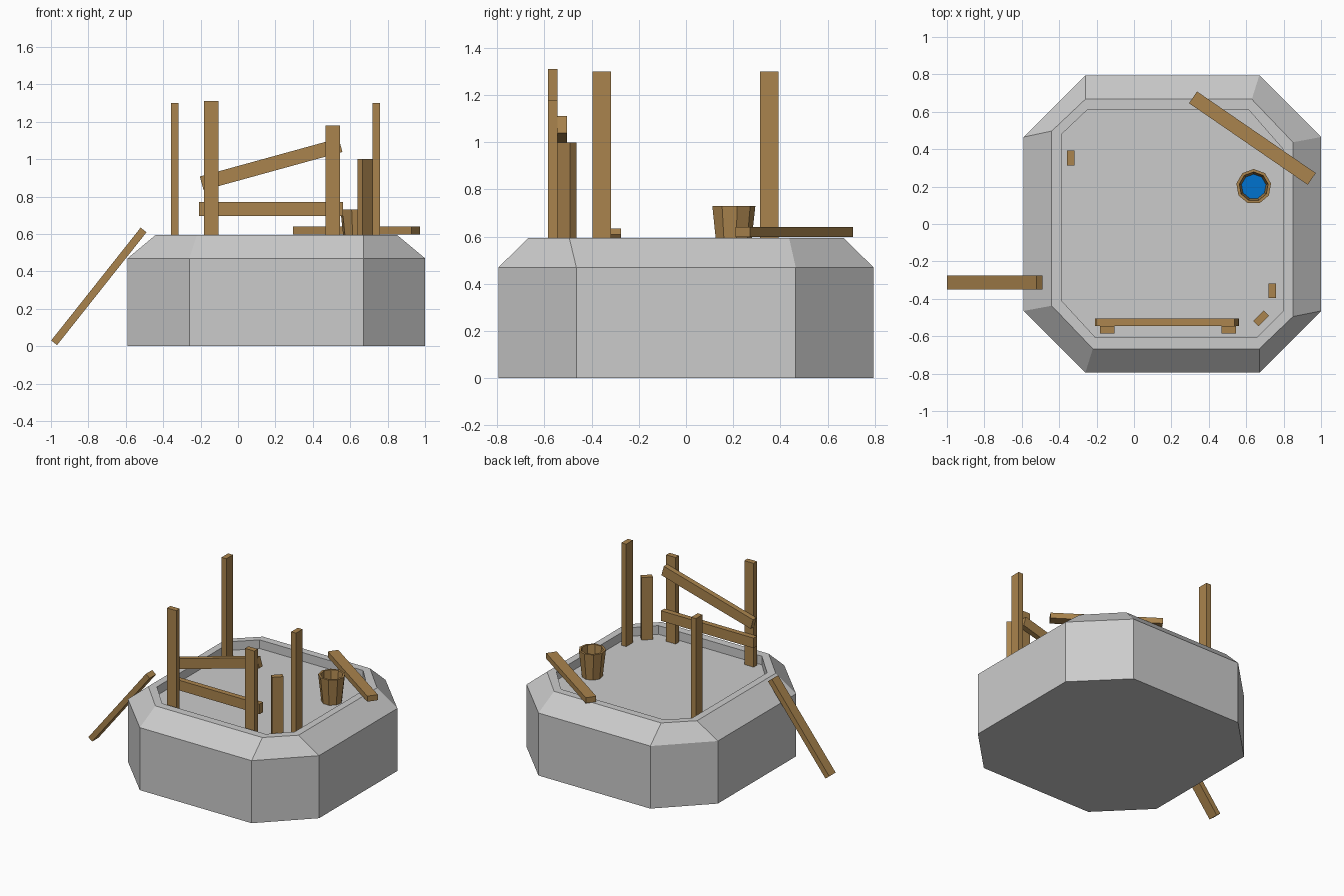
import bpy, bmesh
from math import sin, cos, pi, radians

if "Cube" in bpy.data.objects:
    bpy.data.objects.remove(bpy.data.objects["Cube"])


def material(name, rgb):
    m = bpy.data.materials.new(name)
    m.diffuse_color = (*rgb, 1)
    m.use_nodes = True
    m.node_tree.nodes["Principled BSDF"].inputs["Base Color"].default_value = m.diffuse_color
    return m


WOOD = material("wood", (0.40, 0.23, 0.075))
WATER = material("water", (0.0, 0.17, 0.62))


def loft(name, rings, mat=None):
    """Skin a stack of equal-length closed rings and cap both ends."""
    bm = bmesh.new()
    loops = [[bm.verts.new(p) for p in ring] for ring in rings]
    n = len(loops[0])
    for a, b in zip(loops, loops[1:]):
        for i in range(n):
            j = (i + 1) % n
            bm.faces.new((a[i], a[j], b[j], b[i]))
    bm.faces.new(loops[0][::-1])
    bm.faces.new(loops[-1])
    bmesh.ops.recalc_face_normals(bm, faces=bm.faces)
    me = bpy.data.meshes.new(name)
    bm.to_mesh(me)
    bm.free()
    ob = bpy.data.objects.new(name, me)
    bpy.context.collection.objects.link(ob)
    if mat:
        me.materials.append(mat)
    return ob


def plank(name, loc, size, rot=(0, 0, 0)):
    """Wooden box of the given size, rotated in degrees about its centre."""
    x, y, z = (s / 2 for s in size)
    rect = [(-x, -y), (x, -y), (x, y), (-x, y)]
    ob = loft(name, [[(*p, h) for p in rect] for h in (-z, z)], WOOD)
    ob.location = loc
    ob.rotation_euler = [radians(a) for a in rot]
    return ob


def ngon(r, z, cx, cy, n=9):
    return [(cx + r * cos(pi / 2 + 2 * pi * i / n),
             cy + r * sin(pi / 2 + 2 * pi * i / n), z) for i in range(n)]


# Stone basin: octagonal block, sloped shoulder, flat rim, sunken floor
FLOOR = 0.53
outer = [(-.26, -.795), (.67, -.795), (1, -.465), (1, .465),
         (.67, .795), (-.26, .795), (-.59, .465), (-.59, -.465)]
rim = [(-.22, -.667), (.67, -.667), (.85, -.495), (.85, .437),
       (.63, .667), (-.26, .667), (-.44, .497), (-.44, -.437)]
inner = [(-.205, -.608), (.655, -.608), (.797, -.465), (.797, .40),
         (.612, .612), (-.248, .612), (-.387, .48), (-.387, -.41)]
levels = [(outer, 0), (outer, .47), (rim, .595), (inner, .595), (inner, FLOOR)]
loft("stone_basin", [[(x, y, z) for x, y in pts] for pts, z in levels])

# Upright posts standing on the sunken floor: x, y, width, depth, top, turn
posts = {
    "back_left_post": (-.337, .353, .04, .078, 1.30, 0),
    "right_post": (.74, -.357, .04, .078, 1.30, 0),
    "front_left_post": (-.142, -.565, .078, .04, 1.31, 0),
    "front_right_post": (.507, -.565, .078, .04, 1.18, 0),
    "corner_post": (.68, -.505, .078, .04, 1.00, 45),
}
for name, (x, y, w, d, top, turn) in posts.items():
    plank(name, (x, y, (FLOOR + top) / 2), (w, d, top - FLOOR), (0, 0, turn))

# Fence rails behind the front posts, the upper one slipped
plank("lower_rail", (.177, -.525, .733), (.77, .04, .076))
plank("upper_rail", (.177, -.525, .973), (.77, .04, .076), (0, -15.4, 0))

# Loose planks: one lying across the rim, one leaning on the left side
plank("loose_plank", (.633, .459, .619), (.77, .076, .042), (0, 0, -34.5))
plank("leaning_plank", (-.744, -.313, .32), (.77, .076, .04), (0, -51.6, 0))

# Hollow nine-sided bucket and the water in it
bx, by = .64, .20
bucket = [(.072, FLOOR), (.094, .73), (.078, .73), (.06, .56)]
loft("bucket", [ngon(r, z, bx, by) for r, z in bucket], WOOD)
loft("bucket_water", [ngon(.06, .565, bx, by), ngon(.067, .62, bx, by)], WATER)
